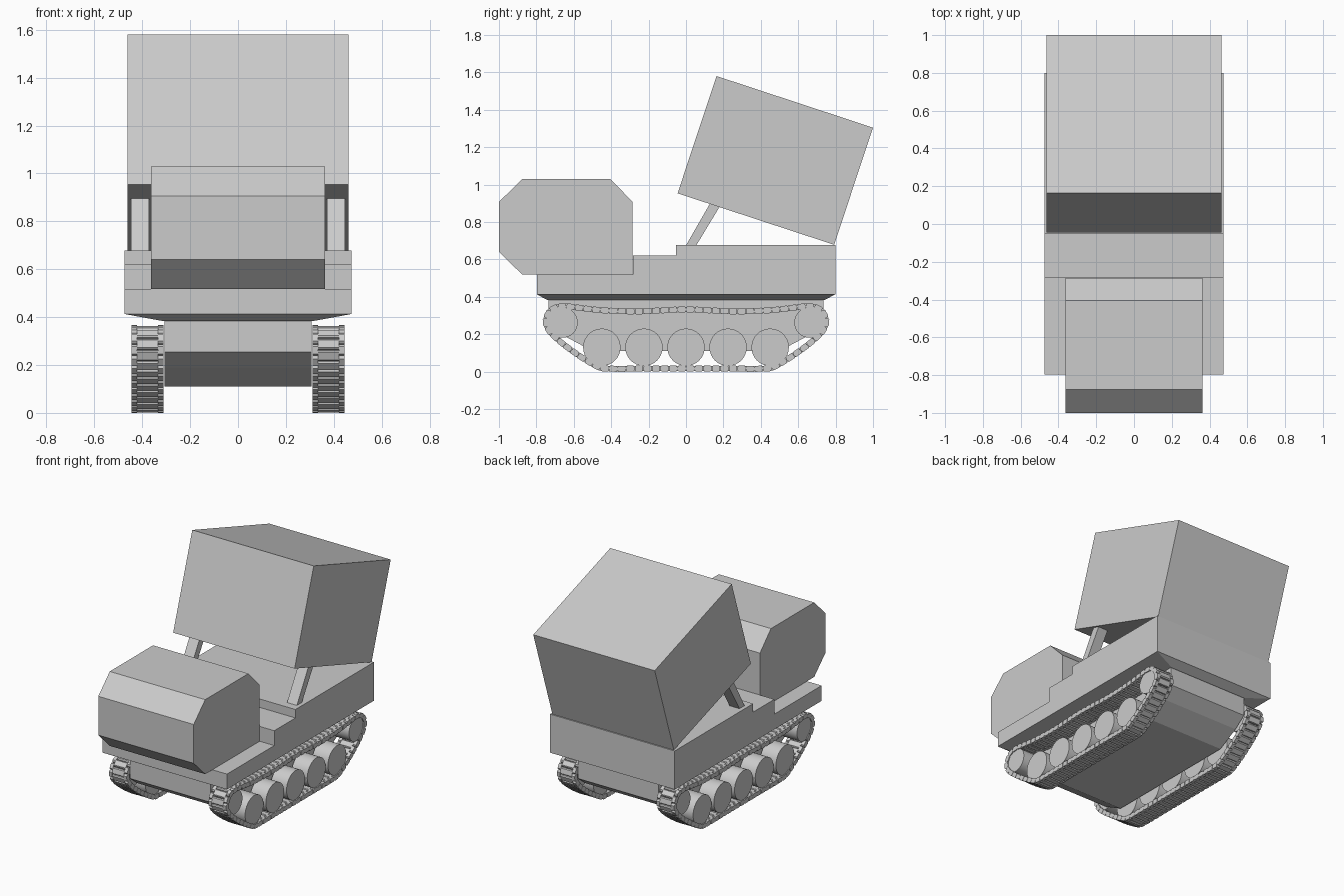
import bpy, bmesh, math
from mathutils import Vector, Matrix

if "Cube" in bpy.data.objects:
    bpy.data.objects.remove(bpy.data.objects["Cube"])


def finish(bm, name):
    bmesh.ops.recalc_face_normals(bm, faces=bm.faces)
    me = bpy.data.meshes.new(name)
    bm.to_mesh(me)
    bm.free()
    ob = bpy.data.objects.new(name, me)
    bpy.context.collection.objects.link(ob)
    return ob


def add_prism(bm, profile, x0, x1, mat=Matrix()):
    """Extrude a (y, z) profile along x."""
    a = [bm.verts.new(mat @ Vector((x0, y, z))) for y, z in profile]
    b = [bm.verts.new(mat @ Vector((x1, y, z))) for y, z in profile]
    n = len(profile)
    bm.faces.new(a)
    bm.faces.new(b[::-1])
    for i in range(n):
        bm.faces.new((a[i], b[i], b[(i + 1) % n], a[(i + 1) % n]))


def prism(name, profile, x0, x1):
    bm = bmesh.new()
    add_prism(bm, profile, x0, x1)
    return finish(bm, name)


# Cab with chamfered edges
prism("cab", [(-1, 0.64), (-1, 0.907), (-0.875, 1.03), (-0.405, 1.03),
              (-0.285, 0.907), (-0.285, 0.518), (-0.875, 0.518)], -0.363, 0.363)

# Stepped upper hull
prism("upper_hull", [(-0.797, 0.413), (-0.797, 0.518), (-0.283, 0.518), (-0.283, 0.62),
                     (-0.053, 0.62), (-0.053, 0.678), (0.8, 0.678), (0.8, 0.413)], -0.474, 0.474)

# Tapered skirt under the upper hull
bm = bmesh.new()
rings = [[bm.verts.new((sx * x, sy * y, z)) for sx, sy in ((-1, -1), (1, -1), (1, 1), (-1, 1))]
         for x, y, z in ((0.474, 0.798, 0.413), (0.31, 0.742, 0.383))]
for r in rings:
    bm.faces.new(r)
for i in range(4):
    j = (i + 1) % 4
    bm.faces.new((rings[0][i], rings[0][j], rings[1][j], rings[1][i]))
finish(bm, "hull_skirt")

# Lower hull tub
half = [(0.735, 0.383), (0.735, 0.255), (0.65, 0.19), (0.5, 0.11)]
prism("lower_hull", half + [(-y, z) for y, z in reversed(half)], -0.307, 0.307)

# Tilted launcher box and its two struts
prism("launcher_box", [(-0.045, 0.953), (0.163, 1.58), (1.0, 1.304), (0.792, 0.678)], -0.462, 0.462)
for side, s in (("left", -1), ("right", 1)):
    prism(f"{side}_strut", [(0.0, 0.675), (0.055, 0.675), (0.185, 0.89), (0.135, 0.91)],
          s * 0.372, s * 0.447)

# Road wheels and end wheels
wheels = [(y, 0.13, 0.1) for y in (-0.45, -0.225, 0, 0.225, 0.45)]
wheels += [(-0.66, 0.262, 0.081), (0.66, 0.262, 0.081)]
for side, s in (("left", -1), ("right", 1)):
    for i, (y, z, r) in enumerate(wheels):
        bpy.ops.mesh.primitive_cylinder_add(vertices=32, radius=r, depth=0.12,
                                            location=(s * 0.379, y, z),
                                            rotation=(0, math.pi / 2, 0))
        bpy.context.object.name = f"{side}_wheel_{i + 1}"
        bpy.ops.object.shade_smooth_by_angle(angle=math.radians(35))

# Track centre line: half loop mirrored front to back, then smoothed
path = [(0, 0.016), (0.2, 0.016), (0.42, 0.016), (0.48, 0.03), (0.59, 0.098), (0.69, 0.175),
        (0.738, 0.23), (0.748, 0.28), (0.72, 0.33), (0.66, 0.349), (0.58, 0.342),
        (0.45, 0.328), (0.25, 0.322), (0, 0.332)]
path += [(-y, z) for y, z in path[-2:0:-1]]
pts = [Vector(p) for p in path]
n = len(pts)
dense = []
for i in range(n):
    p0, p1, p2, p3 = (pts[(i + k) % n] for k in (-1, 0, 1, 2))
    for k in range(20):
        t = k / 20
        dense.append(0.5 * (2 * p1 + (p2 - p0) * t + (2 * p0 - 5 * p1 + 4 * p2 - p3) * t * t
                            + (3 * p1 - p0 - 3 * p2 + p3) * t ** 3))
dense.append(dense[0])
dist = [0.0]
for a, b in zip(dense, dense[1:]):
    dist.append(dist[-1] + (b - a).length)


def at(d):
    d %= dist[-1]
    i = next(k for k in range(len(dist) - 1) if dist[k + 1] >= d)
    return dense[i].lerp(dense[i + 1], (d - dist[i]) / (dist[i + 1] - dist[i]))


def link_profile(length, thick):
    h, t = length / 2, thick / 2
    return [(-h, -t * 0.5), (-h, t * 0.5), (-h * 0.75, t), (h * 0.75, t),
            (h, t * 0.5), (h, -t * 0.5), (h * 0.75, -t), (-h * 0.75, -t)]


# Tracks: wide pads with staggered end connectors
LINKS = 72
pitch = dist[-1] / LINKS
for side, s in (("left", -1), ("right", 1)):
    bm = bmesh.new()
    for i in range(LINKS):
        for offset, length, thick, spans in (
                (0.0, pitch * 0.98, 0.028, ((-0.044, 0.044),)),
                (0.5, pitch * 0.96, 0.032, ((-0.067, -0.044), (0.044, 0.067)))):
            d = (i + offset) * pitch
            c, tan = at(d), at(d + pitch / 2) - at(d - pitch / 2)
            mat = (Matrix.Translation((s * 0.378, c.x, c.y))
                   @ Matrix.Rotation(math.atan2(tan.y, tan.x), 4, 'X'))
            for x0, x1 in spans:
                add_prism(bm, link_profile(length, thick), x0, x1, mat)
    finish(bm, f"{side}_track")
